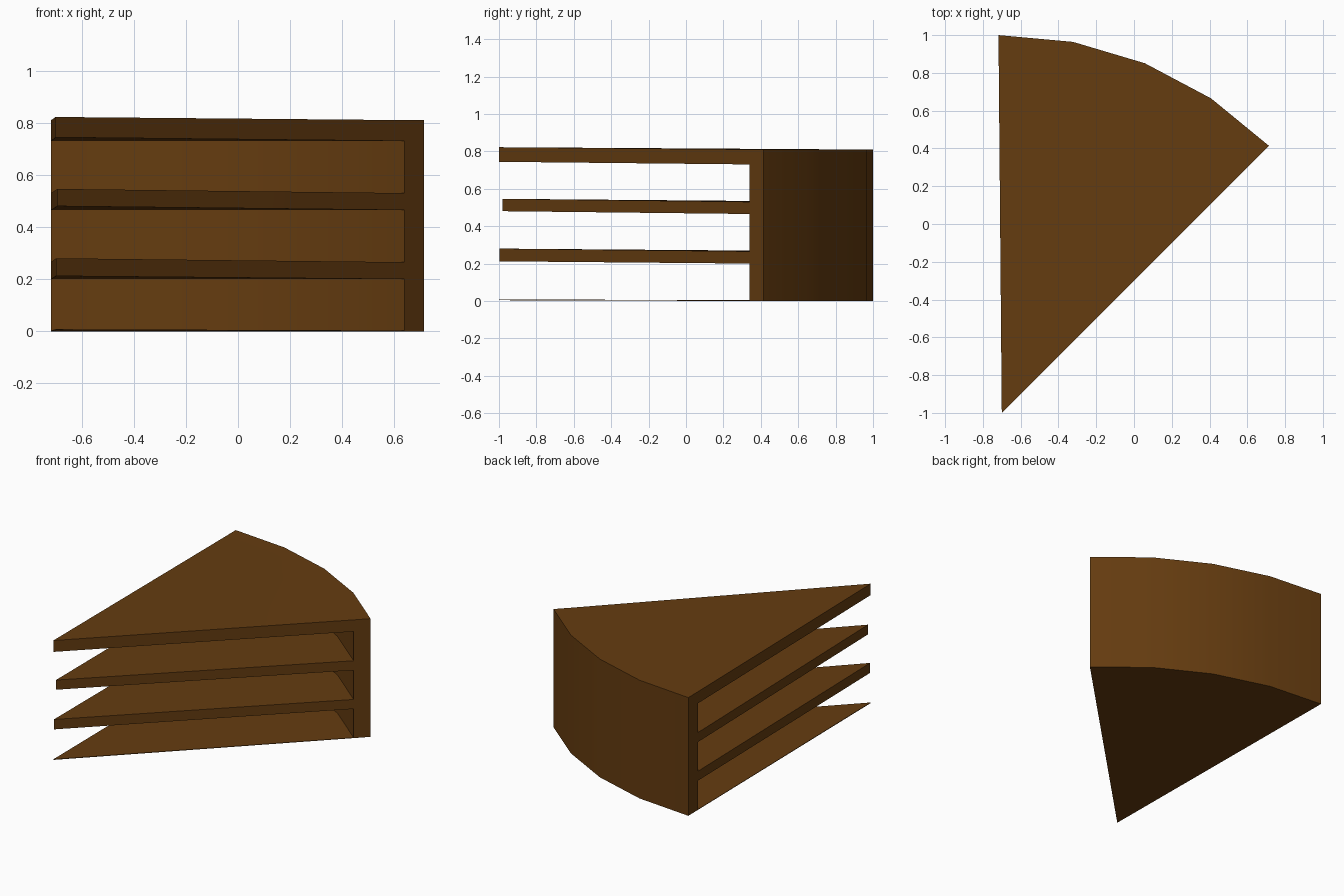
import bpy, bmesh, math

if "Cube" in bpy.data.objects:
    bpy.data.objects.remove(bpy.data.objects["Cube"])

TIP = (-0.70, -1.0)
R_OUT, R_IN, SEGS = 2.0, 1.894, 4
A0, A1 = math.radians(45), math.radians(90.5)

# Band boundaries: (height at the curved wall, height at the tip, tip pull-back)
LEVELS = [(0.0, 0.004, 0), (0.003, 0.008, 0),
          (0.20, 0.212, 0.004), (0.265, 0.28, 0.004),
          (0.465, 0.48, 0.018), (0.53, 0.546, 0.018),
          (0.73, 0.744, 0.0), (0.81, 0.822, 0.0)]

bm = bmesh.new()


def arc(radius, z):
    pts = []
    for i in range(SEGS + 1):
        a = A0 + (A1 - A0) * i / SEGS
        pts.append(bm.verts.new((TIP[0] + radius * math.cos(a),
                                 TIP[1] + radius * math.sin(a), z)))
    return pts


rings = []
for z, tz, pull in LEVELS:
    tip = bm.verts.new((TIP[0] + pull * 0.4, TIP[1] + pull, tz))
    rings.append((arc(R_OUT, z), arc(R_IN, z), tip))


def fan(tip, pts):
    for a, b in zip(pts, pts[1:]):
        bm.faces.new((tip, a, b))


for k in range(len(rings) - 1):
    (o0, i0, t0), (o1, i1, t1) = rings[k], rings[k + 1]
    # Curved outer wall and its two cut ends
    for j in range(SEGS):
        bm.faces.new((o0[j], o0[j + 1], o1[j + 1], o1[j]))
    for e in (0, -1):
        bm.faces.new((o0[e], o1[e], i1[e], i0[e]))
    if k % 2 == 0:
        # Frosting layer: straight sides, underside and top side
        for e in (0, -1):
            bm.faces.new((i0[e], i1[e], t1, t0))
        for ring in (rings[k], rings[k + 1]):
            fan(ring[2], ring[1])
    else:
        # Open gap: inner face of the wall
        for j in range(SEGS):
            bm.faces.new((i0[j], i1[j], i1[j + 1], i0[j + 1]))

# Close the wall at the very bottom and top
for o, i, t in (rings[0], rings[-1]):
    for j in range(SEGS):
        bm.faces.new((o[j], o[j + 1], i[j + 1], i[j]))

bmesh.ops.recalc_face_normals(bm, faces=bm.faces)
mesh = bpy.data.meshes.new("cake_frosting")
bm.to_mesh(mesh)
bm.free()

frosting = bpy.data.objects.new("cake_frosting", mesh)
bpy.context.collection.objects.link(frosting)
mat = bpy.data.materials.new("chocolate")
mat.diffuse_color = (0.13, 0.045, 0.005, 1)
mat.use_nodes = True
mat.node_tree.nodes["Principled BSDF"].inputs["Base Color"].default_value = mat.diffuse_color
mesh.materials.append(mat)

# Smooth curved wall, sharp cut edges
bpy.context.view_layer.objects.active = frosting
frosting.select_set(True)
bpy.ops.object.shade_smooth_by_angle(angle=math.radians(30))

# Stand the slice on the ground
low = min(v.co.z for v in mesh.vertices)
for v in mesh.vertices:
    v.co.z -= low
